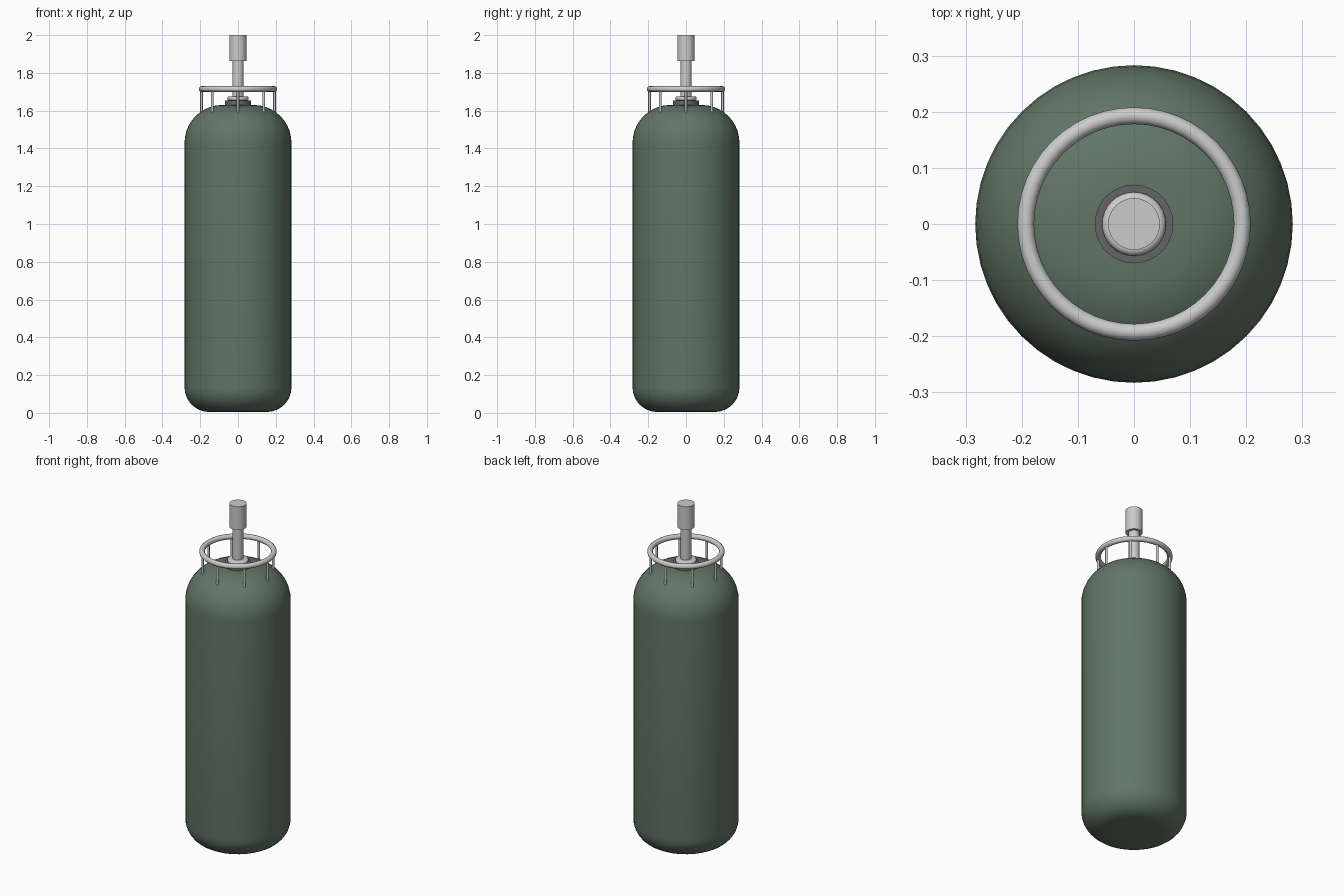
import bpy, bmesh, math
from math import sin, cos, pi, radians

if "Cube" in bpy.data.objects:
    bpy.data.objects.remove(bpy.data.objects["Cube"])


def material(name, rgb):
    m = bpy.data.materials.new(name)
    m.diffuse_color = (*rgb, 1)
    m.use_nodes = True
    m.node_tree.nodes["Principled BSDF"].inputs["Base Color"].default_value = m.diffuse_color
    return m


def lathe(name, profile, segments, mat=None):
    """Spin an (r, z) profile about the z axis; r = 0 ends close to a pole."""
    bm = bmesh.new()
    verts = [bm.verts.new((r, 0, z)) for r, z in profile]
    edges = [bm.edges.new(pair) for pair in zip(verts, verts[1:])]
    bmesh.ops.spin(bm, geom=verts + edges, cent=(0, 0, 0), axis=(0, 0, 1),
                   angle=2 * pi, steps=segments, use_merge=True)
    bmesh.ops.remove_doubles(bm, verts=bm.verts, dist=1e-5)
    bmesh.ops.recalc_face_normals(bm, faces=bm.faces)
    me = bpy.data.meshes.new(name)
    bm.to_mesh(me)
    bm.free()
    ob = bpy.data.objects.new(name, me)
    bpy.context.collection.objects.link(ob)
    if mat:
        me.materials.append(mat)
    smooth(ob)
    return ob


def smooth(ob):
    bpy.ops.object.select_all(action='DESELECT')
    ob.select_set(True)
    bpy.context.view_layer.objects.active = ob
    bpy.ops.object.shade_smooth_by_angle(angle=radians(35))


def arc(cr, cz, rr, rz, a0, a1, n):
    return [(cr + rr * cos(radians(a0 + (a1 - a0) * i / n)),
             cz + rz * sin(radians(a0 + (a1 - a0) * i / n))) for i in range(n + 1)]


green = material("green_paint", (0.12, 0.18, 0.13))
dark = material("dark_metal", (0.13, 0.13, 0.13))

# Tank body with rounded base and domed shoulder
lathe("tank_body",
      [(0, 0.005)] + arc(0.153, 0.135, 0.13, 0.13, -90, 0, 8)
      + arc(0.083, 1.43, 0.2, 0.2, 0, 90, 10) + [(0, 1.637)], 48, green)

# Neck collar and the rounded seal above it
lathe("neck_collar", [(0, 1.62), (0.07, 1.62), (0.07, 1.655), (0, 1.655)], 32, dark)
lathe("neck_seal", [(0, 1.65)] + arc(0.045, 1.664, 0.012, 0.012, -90, 90, 8)
      + [(0, 1.676)], 32)

# Valve stem and cap
lathe("valve_stem", [(0, 1.66), (0.03, 1.66), (0.03, 1.87), (0, 1.87)], 32)
lathe("valve_cap", [(0, 1.862), (0.046, 1.862), (0.046, 2.0), (0, 2.0)], 32)

# Guard ring
bpy.ops.mesh.primitive_torus_add(major_radius=0.193, minor_radius=0.015,
                                 major_segments=48, minor_segments=12,
                                 location=(0, 0, 1.715))
ring = bpy.context.object
ring.name = "guard_ring"
smooth(ring)

# Guard posts
for i in range(8):
    a = i * pi / 4
    bpy.ops.mesh.primitive_cylinder_add(vertices=12, radius=0.007, depth=0.125,
                                        location=(0.193 * cos(a), 0.193 * sin(a), 1.6525))
    post = bpy.context.object
    post.name = f"guard_post_{i + 1}"
    smooth(post)
